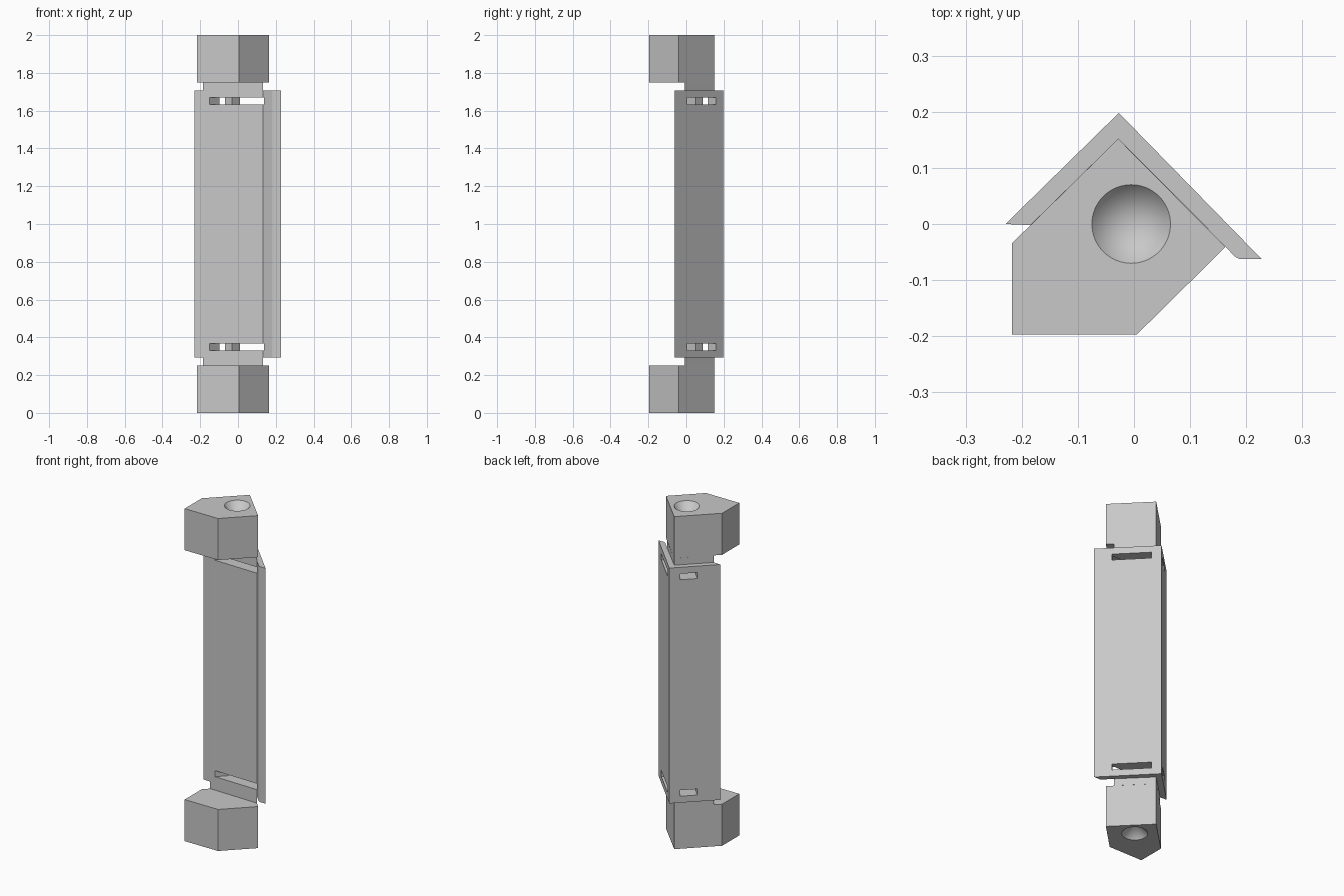
import bpy
import bmesh
from mathutils import Vector

cube = bpy.data.objects.get("Cube")
if cube:
    bpy.data.objects.remove(cube, do_unlink=True)

GREY = (0.58, 0.58, 0.58, 1)
mat = bpy.data.materials.new("plain grey")
mat.use_nodes = True
mat.diffuse_color = GREY
mat.node_tree.nodes["Principled BSDF"].inputs["Base Color"].default_value = GREY


def finish(name, bm):
    """Turn a bmesh into a linked grey object."""
    bmesh.ops.recalc_face_normals(bm, faces=bm.faces)
    mesh = bpy.data.meshes.new(name)
    bm.to_mesh(mesh)
    bm.free()
    mesh.materials.append(mat)
    obj = bpy.data.objects.new(name, mesh)
    bpy.context.collection.objects.link(obj)
    return obj


def prism(name, outline, bottom, top):
    """Extrude a plan outline from one height to another."""
    bm = bmesh.new()
    face = bm.faces.new([bm.verts.new((x, y, bottom)) for x, y in outline])
    up = bmesh.ops.extrude_face_region(bm, geom=[face])["geom"]
    verts = [v for v in up if isinstance(v, bmesh.types.BMVert)]
    bmesh.ops.translate(bm, verts=verts, vec=(0, 0, top - bottom))
    return finish(name, bm)


def cut(obj, cutters):
    bpy.ops.object.select_all(action="DESELECT")
    bpy.context.view_layer.objects.active = obj
    obj.select_set(True)
    for cutter in cutters:
        mod = obj.modifiers.new("cut", "BOOLEAN")
        mod.operation = "DIFFERENCE"
        mod.solver = "EXACT"
        mod.object = cutter
        bpy.ops.object.modifier_apply(modifier=mod.name)


def cone(name, z, direction):
    """Conical cutter whose rim lies at height z and whose tip points inwards."""
    over, radius, depth = 0.02, 0.07, 0.085
    slope = radius / depth
    bm = bmesh.new()
    rim = bmesh.ops.create_circle(bm, cap_ends=True, segments=64,
                                  radius=radius + over * slope)["verts"]
    tip = bm.verts.new((0, 0, direction * (depth + over)))
    for edge in list(bm.edges):
        bm.faces.new((*edge.verts, tip))
    bmesh.ops.translate(bm, verts=rim + [tip],
                        vec=Vector((-0.005, 0, z - direction * over)))
    return finish(name, bm)


# Plan outlines
BLOCK = [(-0.217, -0.197), (0.005, -0.197), (0.163, -0.041),
         (-0.028, 0.152), (-0.217, -0.034)]
CORE = [(-0.185, -0.002), (0.133, -0.009), (-0.028, 0.152)]
SHELL = [(-0.229, 0), (-0.185, -0.002), (-0.028, 0.152), (0.18, -0.058),
         (0.187, -0.062), (0.227, -0.062), (-0.027, 0.198)]
END, PANEL = 0.25, 0.292

# End blocks with conical sockets
for name, low, high, rim, way in (("bottom_block", 0, END, 0, 1),
                                  ("top_block", 2 - END, 2, 2, -1)):
    block = prism(name, BLOCK, low, high)
    socket = cone("socket_cutter", rim, way)
    cut(block, [socket])
    bpy.data.objects.remove(socket, do_unlink=True)
    bpy.ops.object.shade_smooth_by_angle(angle=0.5)

# Triangular core and the angled shell around its back
core = prism("core", CORE, END, 2 - END)
shell = prism("angled_shell", SHELL, PANEL, 2 - PANEL)


def diagonal(s, p):
    """Plan point from the diagonal coordinates s = x - y and p = x + y."""
    return ((p + s) / 2, (p - s) / 2)


def slot(s0, s1, p0, p1, low, high):
    corners = [diagonal(*c) for c in ((s0, p0), (s1, p0), (s1, p1), (s0, p1))]
    return prism("slot_cutter", corners, low, high)


# Strap slots running square through each shell wing and on through the core
slots = []
for low, high in ((0.331, 0.367), (1.633, 1.669)):
    slots.append(slot(-0.148, 0.155, -0.4, 0.4, low, high))
    slots.append(slot(-0.4, 0.4, -0.049, 0.087, low, high))
for part in (core, shell):
    cut(part, slots)
for cutter in slots:
    bpy.data.objects.remove(cutter, do_unlink=True)
